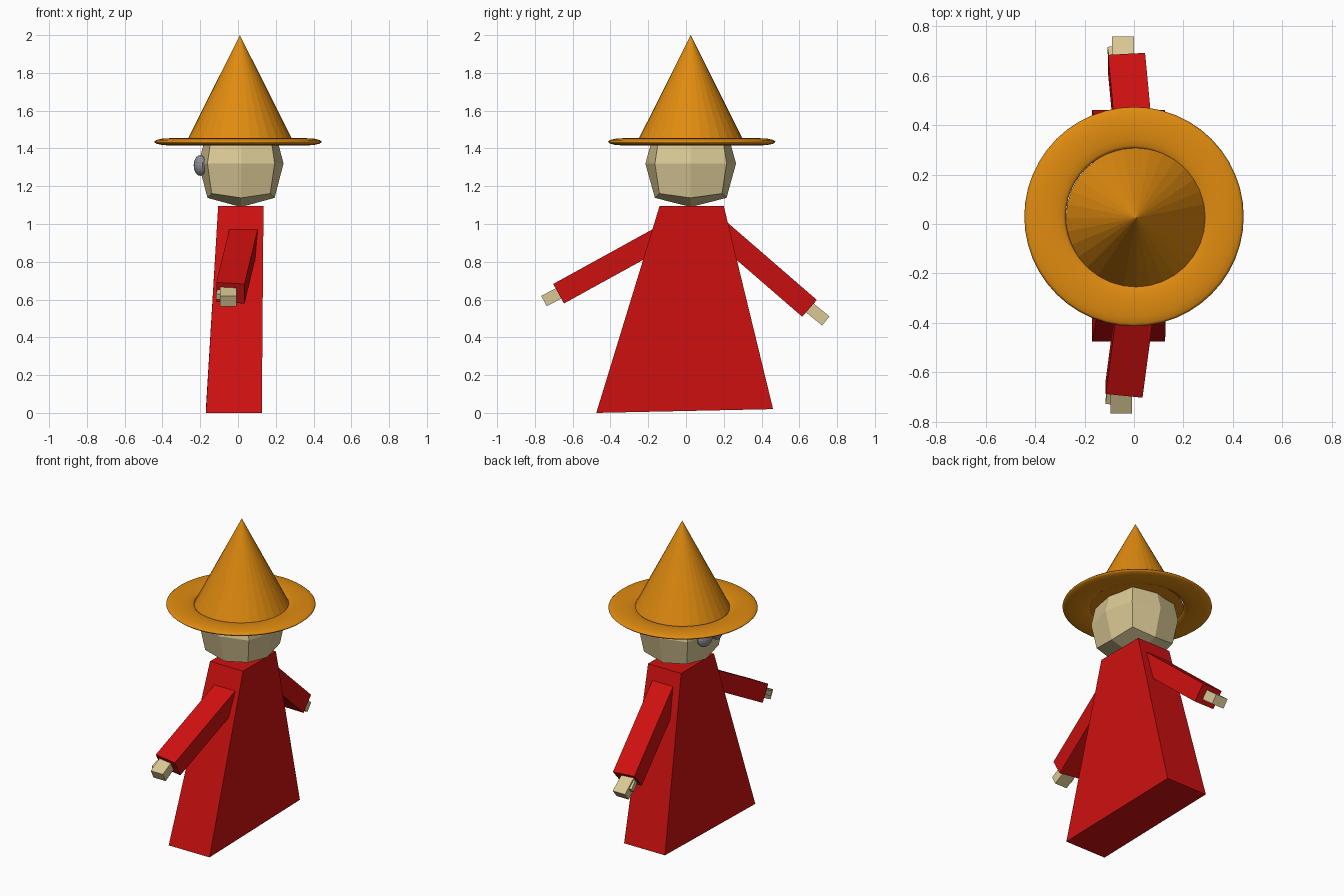
import bpy, bmesh, math
from mathutils import Vector, Matrix

cube = bpy.data.objects.get("Cube")
if cube:
    bpy.data.objects.remove(cube, do_unlink=True)


def material(name, rgb):
    m = bpy.data.materials.new(name)
    m.use_nodes = True
    m.diffuse_color = (*rgb, 1)
    m.node_tree.nodes["Principled BSDF"].inputs["Base Color"].default_value = (*rgb, 1)
    return m


RED = material("robe red", (0.62, 0.005, 0.005))
ORANGE = material("hat orange", (0.75, 0.26, 0.005))
SKIN = material("pale skin", (0.70, 0.58, 0.30))
GREY = material("eye grey", (0.28, 0.29, 0.33))


def finish(bm, name, mat):
    bmesh.ops.recalc_face_normals(bm, faces=bm.faces)
    mesh = bpy.data.meshes.new(name)
    bm.to_mesh(mesh)
    bm.free()
    mesh.materials.append(mat)
    ob = bpy.data.objects.new(name, mesh)
    bpy.context.collection.objects.link(ob)
    return ob


def beam(name, start, end, width, thick, mat):
    """Box from start to end, with its width along x."""
    start, end = Vector(start), Vector(end)
    axis = (end - start).normalized()
    up = axis.cross(Vector((1, 0, 0))).normalized()
    side = up.cross(axis)
    basis = Matrix((side * width, axis * (end - start).length, up * thick)).transposed()
    bm = bmesh.new()
    bmesh.ops.create_cube(bm, size=1, matrix=Matrix.Translation((start + end) / 2) @ basis.to_4x4())
    return finish(bm, name, mat)


# Robe: a block tapering towards the shoulders
bm = bmesh.new()
bmesh.ops.create_cube(bm, size=2)
for v in bm.verts:
    x, y, z = v.co
    if z > 0:
        v.co = (0.015 + 0.12 * x, 0.03 + 0.17 * y, 1.095)
    else:
        v.co = (-0.022 + 0.148 * x, -0.007 + 0.468 * y, 0.01 + 0.01 * y)
finish(bm, "robe", RED)

# Head: a cube cut once each way and rounded
bm = bmesh.new()
bmesh.ops.create_cube(bm, size=2)
bmesh.ops.subdivide_edges(bm, edges=bm.edges, cuts=1, use_grid_fill=True)
HEAD = Vector((0.016, 0.025, 1.32))
for v in bm.verts:
    corners = sum(abs(c) > 0.5 for c in v.co)
    k = {1: 1.0, 2: 0.79, 3: 0.69}[corners]
    v.co = HEAD + Vector((v.co.x * 0.225, v.co.y * 0.24, v.co.z * 0.23)) * k
finish(bm, "head", SKIN)

# Eyes: flattened balls on the face
for name, s in (("left_eye", -1), ("right_eye", 1)):
    bm = bmesh.new()
    place = Matrix.Translation((-0.2, HEAD.y + s * 0.065, 1.31))
    turn = Matrix.Rotation(-s * math.radians(14), 4, 'Z')
    bmesh.ops.create_uvsphere(bm, u_segments=16, v_segments=10, radius=0.055,
                              matrix=place @ turn @ Matrix.Diagonal((0.6, 1, 1, 1)))
    finish(bm, name, GREY)

# Hat: cone crown over a flattened ring brim
bm = bmesh.new()
bmesh.ops.create_cone(bm, cap_ends=True, segments=32, radius1=0.286, radius2=0, depth=0.57,
                      matrix=Matrix.Translation((0.01, 0.025, 1.715)))
finish(bm, "hat_crown", ORANGE)

bpy.ops.mesh.primitive_torus_add(major_segments=48, minor_segments=12, major_radius=0.36,
                                 minor_radius=0.084, location=(0, 0.03, 1.435))
brim = bpy.context.object
brim.name = "hat_brim"
brim.scale.z = 0.23
brim.data.materials.append(ORANGE)
bpy.ops.object.shade_smooth_by_angle(angle=math.radians(35))

# Sleeves, hands and thumbs
arms = {
    "left": ((0.03, -0.14, 0.925), (-0.04, -0.667, 0.635), (-0.052, -0.752, 0.592)),
    "right": ((0.017, 0.15, 0.99), (-0.03, 0.65, 0.557), (-0.045, 0.74, 0.487)),
}
for side, (shoulder, cuff, tip) in arms.items():
    beam(side + "_sleeve", shoulder, cuff, 0.15, 0.118, RED)
    wrist = Vector(cuff).lerp(Vector(shoulder), 0.1)
    wrist.x = tip[0]
    beam(side + "_hand", wrist, tip, 0.088, 0.062, SKIN)
    shift = Vector((-0.053, 0, 0.008))
    beam(side + "_thumb", Vector(cuff).lerp(Vector(tip), 0.1) * 1 + shift,
         Vector(cuff).lerp(Vector(tip), 0.65) + shift, 0.03, 0.032, SKIN)
